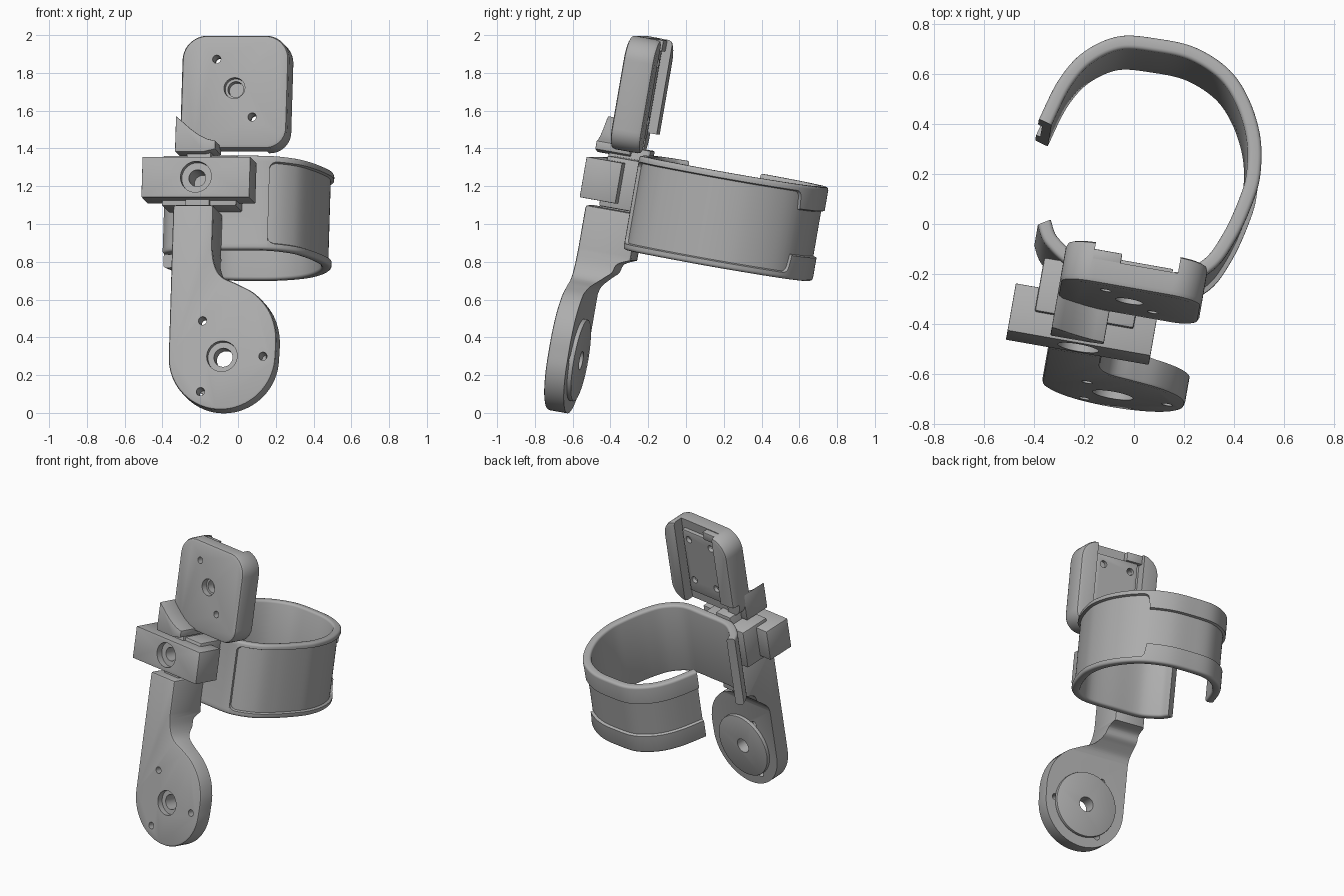
import bpy, bmesh
from math import radians, sin, cos, pi, floor, sqrt
from mathutils import Matrix, Vector

if "Cube" in bpy.data.objects:
    bpy.data.objects.remove(bpy.data.objects["Cube"])

grey = bpy.data.materials.new("plain grey")
grey.use_nodes = True
GREY = (0.42, 0.42, 0.42, 1)
grey.diffuse_color = GREY
grey.node_tree.nodes["Principled BSDF"].inputs["Base Color"].default_value = GREY

# The whole assembly leans back and is turned a little
TILT = Matrix.Rotation(radians(-10), 4, 'Z') @ Matrix.Rotation(radians(-10), 4, 'X')
FRONT = -0.73


def make(name, bm):
    bmesh.ops.recalc_face_normals(bm, faces=bm.faces)
    mesh = bpy.data.meshes.new(name)
    bm.to_mesh(mesh)
    bm.free()
    mesh.materials.append(grey)
    ob = bpy.data.objects.new(name, mesh)
    bpy.context.collection.objects.link(ob)
    ob.matrix_world = TILT
    return ob


def activate(ob):
    bpy.ops.object.select_all(action='DESELECT')
    ob.select_set(True)
    bpy.context.view_layer.objects.active = ob


def finish(ob, bevel=0.0, cutters=()):
    """Round the edges, cut the openings, then shade."""
    activate(ob)
    if bevel:
        mod = ob.modifiers.new("bevel", 'BEVEL')
        mod.width, mod.segments = bevel, 2
        mod.limit_method, mod.angle_limit = 'ANGLE', radians(40)
        bpy.ops.object.modifier_apply(modifier=mod.name)
    for c in cutters:
        c.hide_render = True
        mod = ob.modifiers.new("cut", 'BOOLEAN')
        mod.operation, mod.solver, mod.object = 'DIFFERENCE', 'EXACT', c
        bpy.ops.object.modifier_apply(modifier=mod.name)
        bpy.data.objects.remove(c)
    bpy.ops.object.shade_smooth_by_angle(angle=radians(35))
    return ob


def prism(name, pts, a, b, axis='Y'):
    """Extrude an outline: (x, z) along Y, or (y, z) along X."""
    bm = bmesh.new()
    place = (lambda p, t: (p[0], t, p[1])) if axis == 'Y' else (lambda p, t: (t, p[0], p[1]))
    rings = [[bm.verts.new(place(p, t)) for p in pts] for t in (a, b)]
    n = len(pts)
    for i in range(n):
        j = (i + 1) % n
        bm.faces.new((rings[0][i], rings[0][j], rings[1][j], rings[1][i]))
    bm.faces.new(rings[0])
    bm.faces.new(rings[1])
    return make(name, bm)


def box(name, x, y, z):
    return prism(name, [(x[0], z[0]), (x[1], z[0]), (x[1], z[1]), (x[0], z[1])], *y)


def arc(cx, cz, r, a0, a1, n):
    steps = [radians(a0 + (a1 - a0) * i / n) for i in range(n + 1)]
    return [(cx + r * cos(t), cz + r * sin(t)) for t in steps]


def rod(name, x, z, r, a=-1, b=0):
    return prism(name, arc(x, z, r, 0, 360, 40)[:-1], a, b)


def curve(pts, t):
    """Point on a smooth curve through pts."""
    i = min(int(floor(t)), len(pts) - 2)
    f = t - i
    p0, p1, p2, p3 = (Vector(pts[max(0, min(len(pts) - 1, k))]) for k in range(i - 1, i + 3))
    return 0.5 * (2 * p1 + (p2 - p0) * f + (2 * p0 - 5 * p1 + 4 * p2 - p3) * f * f
                  + (3 * p1 - p0 - 3 * p2 + p3) * f ** 3)


def smooth(pts, n):
    return [tuple(curve(pts, i / n)) for i in range(n * (len(pts) - 1) + 1)]


# Open cuff: a channel section swept from the free end round to the mount
path = [(-.447, .123), (-.396, .297), (-.317, .425), (-.19, .512), (-.03, .53), (.123, .52),
        (.267, .457), (.366, .352), (.437, .209), (.463, .06), (.452, -.06), (.41, -.222),
        (.342, -.356), (.21, -.445), (0, -.455), (-.2, -.45), (-.33, -.375), (-.378, -.3)]
LAST = len(path) - 1
LOW, HIGH, WALL, C = 0.80, 1.305, 0.056, 0.016
STEP, END, ROUND = 6.0, 13.0, 0.25     # band step, recess end, corner length


def cuff_section(t):
    depth = 0.018 if t < END else 0.0004
    band = 0.13 if t < STEP else 0.035
    if STEP <= t < STEP + ROUND:
        f = 1 - (t - STEP) / ROUND
        band += 0.035 * (1 - sqrt(1 - f * f))
    if END - ROUND < t < END:
        f = (t - END + ROUND) / ROUND
        band += 0.035 * (1 - sqrt(1 - f * f))
    inner = arc(WALL - C, C, C, 0, -90, 3)
    outer = arc(C, C, C, 270, 180, 3)
    lower = inner + outer + [(0, band - .003), (depth, band + .003)]
    return [(d, LOW + h) for d, h in lower] + [(d, HIGH - h) for d, h in reversed(lower)]


bm = bmesh.new()
stops = {i / 8 for i in range(LAST * 8 + 1)} | {STEP - .05, END + .02, END - .01}
stops |= {STEP + k * ROUND / 6 for k in range(6)} | {END - k * ROUND / 6 for k in range(1, 6)}
rows = []
for t in sorted(stops):
    p = curve(path, t)
    d = (curve(path, min(t + .02, LAST)) - curve(path, max(t - .02, 0))).normalized()
    rows.append([bm.verts.new((p.x + d.y * o, p.y - d.x * o, h)) for o, h in cuff_section(t)])
for r0, r1 in zip(rows, rows[1:]):
    for i in range(len(r0)):
        j = (i + 1) % len(r0)
        bm.faces.new((r0[i], r0[j], r1[j], r1[i]))
bm.faces.new(rows[0])
bm.faces.new(rows[-1])
finish(make("cuff", bm))

# Arm: thick where it meets the cuff, thinned behind the round pivot lobe
LX, LZ, LR = 0.035, 0.176, 0.288
shoulder = [(LX + LR, .176), (.322, .3), (.285, .415), (.205, .51), (.105, .565), (.02, .605),
            (-.02, .67), (-.036, .76)]
outline = ([(-.253, .99)] + arc(LX, LZ, LR, 180, 360, 32) + smooth(shoulder, 5)[1:]
           + [(-.036, .99)])
back = [(-.62, .53), (-.605, .575), (-.56, .625), (-.525, .66), (-.505, .71), (-.43, .745)]
relief = prism("relief", [(-.62, -.5)] + smooth(back, 5) + [(0, .745), (0, -.5)], -1, 1, 'X')
cuts = [relief, rod("bore", LX, LZ, .05), rod("counterbore", LX, LZ, .082, -1, FRONT + .04)]
for k in range(3):
    a = 2 * pi * k / 3
    cuts.append(rod("screw", LX + .22 * cos(a), LZ + .22 * sin(a), .022))
finish(prism("arm", outline, FRONT, -.44), .014, cuts)
finish(rod("pivot_disc", LX, LZ, .22, -.625, -.597), .005, [rod("bore", LX, LZ, .05)])

# Clamp bar, with the neck and mounting block that tie it to the cuff
BX, BZ = -.134, 1.14


def clamp_bore():
    return rod("bore", BX, BZ, .045, -1, -.52)


finish(box("neck", (-.2, -.07), (-.66, -.44), (.95, 1.33)), .006, [clamp_bore()])
finish(box("clamp_bar", (BX - .29, BX + .29), (-.735, -.54), (1.03, 1.248)), .004,
       [rod("counterbore", BX, BZ, .083, -1, -.69), clamp_bore()])
finish(box("mount_block", (-.33, .07), (-.64, -.42), (1.0, 1.27)), .008, [clamp_bore()])

# Concave gusset on top of the clamp
fin = [(-.252, 1.275), (-.1, 1.275), (-.036, 1.29), (-.036, 1.335), (-.08, 1.345),
       (-.13, 1.37), (-.175, 1.402), (-.215, 1.437), (-.252, 1.468)]
finish(prism("gusset", fin, FRONT, -.54), .005)

# Head: rounded housing with an open channel at the back
HX, HZ, W, R = 0.035, 1.64, .287, .13
top, bottom = 1.925, 1.315
housing = (arc(HX + W - R, top - R, R, 0, 90, 10) + arc(HX - W + R, top - R, R, 90, 180, 10)
           + arc(HX - W + .09, bottom + .09, .09, 180, 270, 8)
           + arc(HX + W - .11, bottom + .11, .11, 270, 360, 8))
cuts = [box("channel", (HX - .172, HX + .172), (-.505, -.3), (1.2, 2.1)),
        box("rail_end", (-.4, HX - .15), (-.49, -.3), (1.2, 1.42)),
        rod("bore", HX, HZ, .042), rod("counterbore", HX, HZ, .056, -1, -.56)]
cuts += [rod("screw", HX + s * .1, HZ - s * .155, .022) for s in (-1, 1)]
finish(prism("head_housing", housing, -.602, -.435), .022, cuts)

# Back plate in the channel, with its four screw holes
cuts = [rod("screw", HX + sx * .1, HZ + sz * .155, .024) for sx in (-1, 1) for sz in (-1, 1)]
finish(box("back_plate", (HX - .15, HX + .15), (-.51, -.48), (1.39, 1.86)), .004, cuts)
finish(box("channel_stop", (HX - .175, HX - .06), (-.51, -.465), (1.86, 1.92)), .005)
